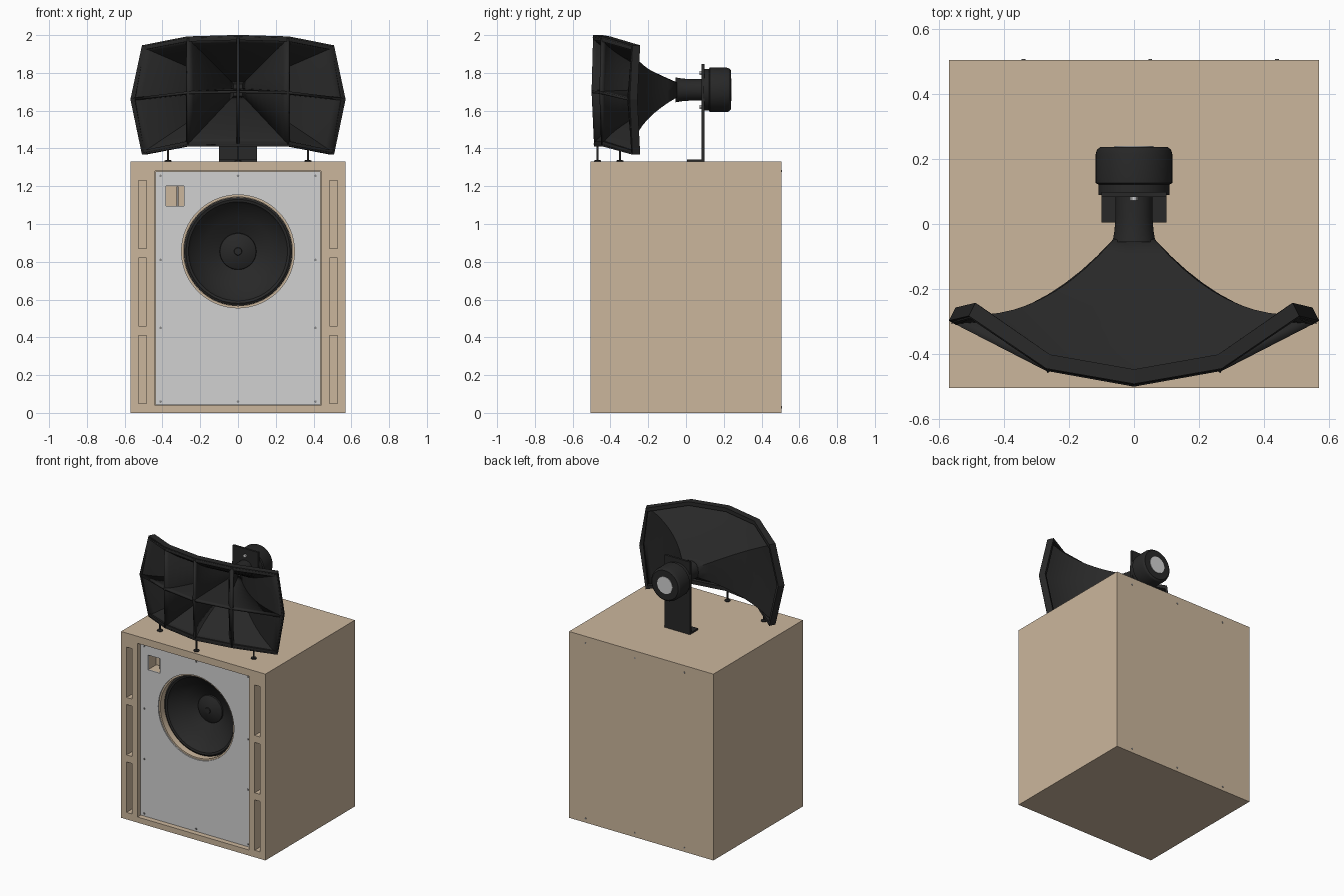
import bpy, bmesh, math
from mathutils import Vector

if "Cube" in bpy.data.objects:
    bpy.data.objects.remove(bpy.data.objects["Cube"])


def material(name, rgb):
    m = bpy.data.materials.new(name)
    m.diffuse_color = (*rgb, 1)
    m.use_nodes = True
    m.node_tree.nodes["Principled BSDF"].inputs["Base Color"].default_value = m.diffuse_color
    return m


WOOD = material("birch_wood", (0.60, 0.47, 0.335))
GREY = material("light_grey", (0.64, 0.64, 0.64))
BLACK = material("matte_black", (0.021, 0.021, 0.021))
STEEL = material("screw_steel", (0.25, 0.25, 0.25))


def finish(name, bm, mat, smooth=None):
    bmesh.ops.recalc_face_normals(bm, faces=bm.faces)
    me = bpy.data.meshes.new(name)
    bm.to_mesh(me)
    bm.free()
    ob = bpy.data.objects.new(name, me)
    bpy.context.collection.objects.link(ob)
    me.materials.append(mat)
    if smooth:
        bpy.ops.object.select_all(action='DESELECT')
        bpy.context.view_layer.objects.active = ob
        ob.select_set(True)
        bpy.ops.object.shade_smooth_by_angle(angle=math.radians(smooth))
    return ob


def box(name, x, y, z, mat):
    bm = bmesh.new()
    bmesh.ops.create_cube(bm, size=1)
    for v in bm.verts:
        v.co = [a + (b - a) * (c + 0.5) for (a, b), c in zip((x, y, z), v.co)]
    return finish(name, bm, mat)


def lathe(name, profile, cx, cz, mat, seg=48, cy=None):
    """Revolve (radius, position) pairs about y, or about z when cy is given."""
    bm = bmesh.new()
    rings = []
    for r, p in profile:
        ring = []
        for i in range(seg):
            a = math.tau * i / seg
            u, w = r * math.cos(a), r * math.sin(a)
            ring.append(bm.verts.new((cx + u, p, cz + w) if cy is None
                                     else (cx + u, cy + w, cz + p)))
        rings.append(ring)
    for a, b in zip(rings, rings[1:]):
        for i in range(seg):
            j = (i + 1) % seg
            bm.faces.new((a[i], a[j], b[j], b[i]))
    bmesh.ops.remove_doubles(bm, verts=bm.verts, dist=1e-5)
    return finish(name, bm, mat, 30)


def disc(name, x, z, r, y0, y1, mat, seg=48):
    return lathe(name, [(0, y0), (r, y0), (r, y1), (0, y1)], x, z, mat, seg)


def cut(ob, cutter):
    m = ob.modifiers.new("cut", 'BOOLEAN')
    m.operation, m.solver, m.object = 'DIFFERENCE', 'EXACT', cutter
    bpy.context.view_layer.objects.active = ob
    bpy.ops.object.modifier_apply(modifier=m.name)
    bpy.data.objects.remove(cutter)


# Cabinet with recessed front, side slots, woofer hole and terminal pocket
WZ = 0.855
cab = box("cabinet", (-.57, .57), (-.505, .505), (0, 1.33), WOOD)
cut(cab, box("c", (-.44, .44), (-.6, -.465), (.04, 1.28), WOOD))
cut(cab, disc("c", 0, WZ, .288, -.6, -.2, WOOD, 64))
cut(cab, box("c", (-.38, -.285), (-.6, -.38), (1.095, 1.2), WOOD))
for s in (-1, 1):
    for z in (.05, .46, .87):
        cut(cab, box("c", sorted((s * .485, s * .527)), (-.6, -.40), (z, z + .36), WOOD))

# Grey baffle plate
plate = box("baffle_plate", (-.437, .437), (-.473, -.464), (.043, 1.277), GREY)
cut(plate, disc("c", 0, WZ, .299, -.6, -.4, GREY, 64))
cut(plate, box("c", (-.38, -.285), (-.6, -.4), (1.095, 1.2), GREY))
box("terminal_strip", (-.326, -.316), (-.42, -.379), (1.096, 1.199), STEEL)

# Screws on baffle and back
for x, z in [(s * .41, z) for s in (-1, 1) for z in (.06, .45, .81, 1.255)] + [(0, .06), (0, 1.255)]:
    disc("baffle_screw", x, z, .007, -.476, -.472, STEEL, 10)
for x in (-.34, .05, .44):
    for z in (.03, 1.28):
        disc("back_screw", x, z, .006, .504, .507, STEEL, 10)

# Woofer: surround, cone and dust cap
lathe("woofer", [(0, -.22), (.287, -.22), (.287, -.42), (.275, -.428), (.262, -.424), (.25, -.405),
                 (.18, -.35), (.097, -.305), (.095, -.315), (.06, -.333), (.021, -.34),
                 (.019, -.345), (0, -.346)], 0, WZ, BLACK, 64)

# Horn geometry: mouth points by column (0 centre .. 2 edge) and row (1, 0, -1)
MOUTH = {(0, 1): (0, -.492, 1.992), (0, 0): (0, -.5, 1.70), (0, -1): (0, -.487, 1.42),
         (1, 1): (.27, -.445, 1.984), (1, 0): (.27, -.452, 1.695), (1, -1): (.27, -.443, 1.42),
         (2, 1): (.505, -.285, 1.938), (2, 0): (.562, -.302, 1.66), (2, -1): (.505, -.285, 1.375)}
CURVE = (1.35, 1.4, 2.2)
HZ = 1.71


def horn_point(k, v, s):
    m = MOUTH[abs(k), v]
    sx = 1 if k >= 0 else -1
    f = 1 - (1 - s) ** CURVE[abs(k)]
    x0, z0 = .03 * k, HZ + .035 * v
    return Vector((x0 + (m[0] * sx - x0) * s, -.05 + (m[1] + .05) * f, z0 + (m[2] - z0) * s))


def horn_sheet(name, path, closed, thick, n=10):
    bm = bmesh.new()
    rows = [[bm.verts.new(horn_point(k, v, i / n)) for k, v in path] for i in range(n + 1)]
    c = len(path)
    for a, b in zip(rows, rows[1:]):
        for i in range(c if closed else c - 1):
            j = (i + 1) % c
            bm.faces.new((a[i], a[j], b[j], b[i]))
    ob = finish(name, bm, BLACK, 12)
    m = ob.modifiers.new("thickness", 'SOLIDIFY')
    m.thickness, m.offset = thick, 0


LOOP = ([(k, 1) for k in range(-2, 3)] + [(2, 0)]
        + [(k, -1) for k in range(2, -3, -1)] + [(-2, 0)])
horn_sheet("horn_shell", LOOP, True, .01)
for k in (-1, 0, 1):
    horn_sheet("horn_vertical_divider", [(k, 1), (k, 0), (k, -1)], False, .016)
horn_sheet("horn_horizontal_divider", [(k, 0) for k in range(-2, 3)], False, .014)

# Square-section rim around the horn mouth
bm = bmesh.new()
sections = []
for k, v in LOOP:
    p = horn_point(k, v, 1)
    sg = (k > 0) - (k < 0)
    side = Vector((.82 * sg, .5, 0))
    up = Vector((0, 0, v))
    out = up if abs(k) < 2 else (side * (.45 if v else 1) + up * .85).normalized()
    back = Vector((-.25 * k, 1, 0)).normalized() * .045
    sections.append([bm.verts.new(q) for q in (p + out * .009, p - out * .018,
                                               p - out * .018 + back, p + out * .009 + back)])
for i, a in enumerate(sections):
    b = sections[(i + 1) % len(sections)]
    for j in range(4):
        bm.faces.new((a[j], a[(j + 1) % 4], b[(j + 1) % 4], b[j]))
finish("horn_rim", bm, BLACK)

# Throat and compression driver
lathe("horn_throat", [(0, -.055), (.066, -.055), (.06, -.02), (.057, .02), (.057, .085), (0, .085)],
      0, HZ, BLACK)
lathe("compression_driver", [(0, .09), (.11, .09), (.11, .122), (.118, .126), (.118, .215),
                             (.114, .228), (.104, .237), (0, .237)], 0, HZ, BLACK)
disc("driver_cap", 0, HZ, .06, .235, .240, GREY)

# Driver bracket with bolts
box("bracket_plate", (-.1, .1), (.083, .098), (1.33, 1.848), BLACK)
box("bracket_foot", (-.1, .1), (.005, .098), (1.329, 1.341), BLACK)
for z in (1.80, 1.62):
    disc("bracket_bolt", 0, z, .012, .072, .085, GREY, 6)

# Three horn support feet
for x, y, top in ((-.37, -.35, 1.41), (.37, -.35, 1.41), (0, -.468, 1.43)):
    h = top - 1.33
    lathe("horn_foot", [(0, 0), (.019, 0), (.019, .006), (.006, .01), (.006, h), (0, h)],
          x, 1.33, BLACK, 16, cy=y)
